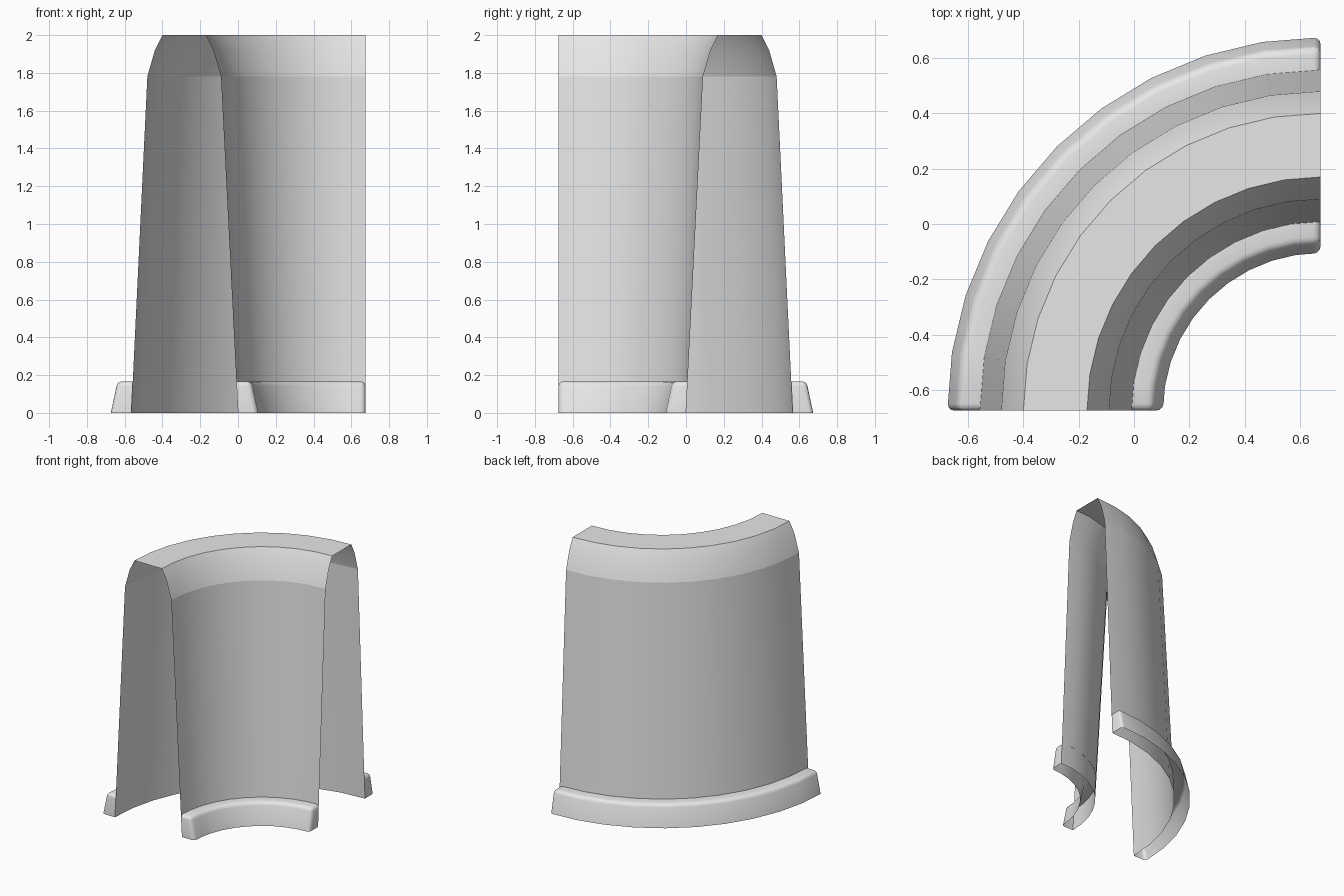
import bpy
import bmesh
from math import sin, cos, pi, radians
from mathutils import Vector

cube = bpy.data.objects.get("Cube")
if cube:
    bpy.data.objects.remove(cube, do_unlink=True)

HALF = 0.675      # half the footprint; the arc centre sits in the front left corner
STEPS = 10        # flat steps along the quarter circle

grey = bpy.data.materials.new("plain_grey")
grey.use_nodes = True
colour = (0.8, 0.8, 0.8, 1)
grey.diffuse_color = colour
grey.node_tree.nodes["Principled BSDF"].inputs["Base Color"].default_value = colour


def arc_point(r, z, step):
    a = pi / 2 * step / STEPS
    return Vector((HALF - r * cos(a), r * sin(a) - HALF, z))


def sweep(bm, profile):
    """Sweep a (radius, height) profile round the quarter circle."""
    rings = [[bm.verts.new(arc_point(r, z, s)) for r, z in profile]
             for s in range(STEPS + 1)]
    for a, b in zip(rings, rings[1:]):
        for i in range(len(profile) - 1):
            bm.faces.new((a[i], a[i + 1], b[i + 1], b[i]))
    return rings


def finish(bm, name):
    for f in bm.faces:
        f.smooth = True
    mesh = bpy.data.meshes.new(name)
    bm.to_mesh(mesh)
    bm.free()
    mesh.materials.append(grey)
    obj = bpy.data.objects.new(name, mesh)
    bpy.context.collection.objects.link(obj)
    return obj


# Hollow curved wall, open at the ends and below
wall = [(1.24, 0), (1.155, 1.78), (1.115, 1.92), (1.075, 2),
        (0.845, 2), (0.805, 1.92), (0.765, 1.78), (0.675, 0)]
bm = bmesh.new()
rings = sweep(bm, wall)
for a, b in zip(rings, rings[1:]):
    for i in (1, 3, 4, 6):        # crisp shoulder and top edges
        bm.edges.get((a[i], b[i])).smooth = False
finish(bm, "curved_wall")


# Skirtings along the foot of the wall, with capped and rounded ends
def skirting(name, profile, foot):
    bm = bmesh.new()
    rings = sweep(bm, profile)
    for s, outward in ((0, Vector((0, -1, 0))), (STEPS, Vector((1, 0, 0)))):
        corner = bm.verts.new(arc_point(foot, 0, s))
        cap = bm.faces.new(rings[s] + [corner])
        cap.normal_update()
        if cap.normal.dot(outward) < 0:
            cap.normal_flip()
    bm.normal_update()
    edges = [e for e in bm.edges
             if len(e.link_faces) == 2 and e.calc_face_angle() > radians(30)]
    bmesh.ops.bevel(bm, geom=edges, offset=0.025, segments=3,
                    profile=0.5, affect='EDGES', clamp_overlap=True)
    finish(bm, name)


skirting("outer_skirting", [(1.35, 0), (1.315, 0.167), (1.232, 0.167)], 1.24)
skirting("inner_skirting", [(0.684, 0.167), (0.605, 0.167), (0.57, 0)], 0.675)
